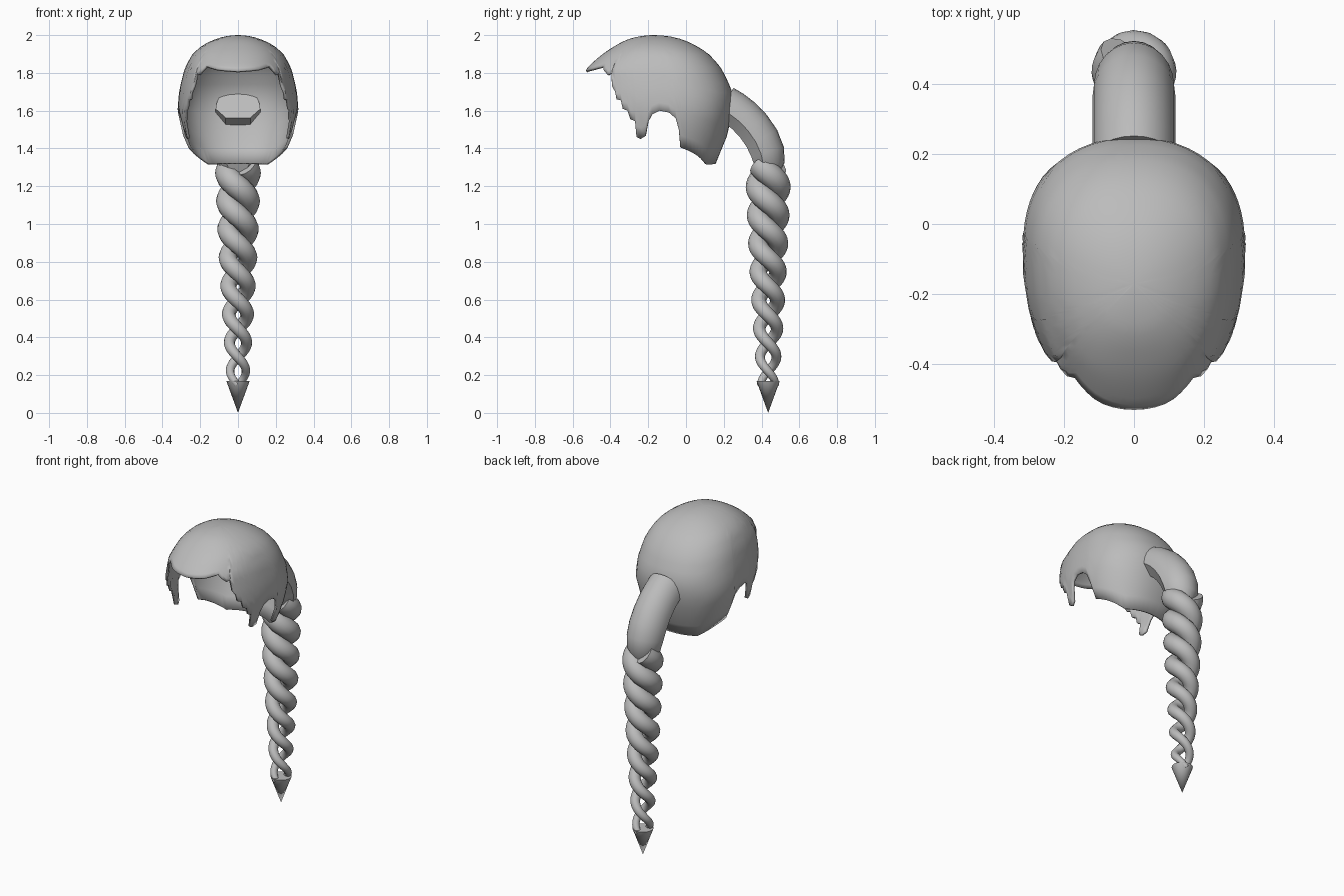
import bpy, bmesh, math
from mathutils import Vector

if "Cube" in bpy.data.objects:
    bpy.data.objects.remove(bpy.data.objects["Cube"])

grey = bpy.data.materials.new("hair_grey")
grey.use_nodes = True
grey.diffuse_color = (0.5, 0.5, 0.5, 1)
grey.node_tree.nodes["Principled BSDF"].inputs["Base Color"].default_value = (0.5, 0.5, 0.5, 1)


def finish(name, bm, angle=40):
    mesh = bpy.data.meshes.new(name)
    bm.to_mesh(mesh)
    bm.free()
    mesh.materials.append(grey)
    obj = bpy.data.objects.new(name, mesh)
    bpy.context.collection.objects.link(obj)
    bpy.ops.object.select_all(action='DESELECT')
    obj.select_set(True)
    bpy.context.view_layer.objects.active = obj
    bpy.ops.object.shade_smooth_by_angle(angle=math.radians(angle))
    return obj


def sweep(name, path, sections):
    """Skin closed sections along a path, capping both ends."""
    bm = bmesh.new()
    rings = []
    for i, p in enumerate(path):
        t = (path[min(i + 1, len(path) - 1)] - path[max(i - 1, 0)]).normalized()
        side = Vector((1, 0, 0))
        side = (side - t * side.dot(t)).normalized()
        up = side.cross(t)
        rings.append([bm.verts.new(p + side * u + up * v) for u, v in sections[i]])
    n = len(rings[0])
    for a, b in zip(rings, rings[1:]):
        for k in range(n):
            bm.faces.new((a[k], a[(k + 1) % n], b[(k + 1) % n], b[k]))
    bm.faces.new(rings[0])
    bm.faces.new(rings[-1])
    bmesh.ops.recalc_face_normals(bm, faces=bm.faces)
    return finish(name, bm)


# Hair cap: height, half width, front y, back y, middle y
TOP = 2.0
LEVELS = [
    (2.0, 0.0, -0.17, -0.17, -0.17),
    (1.98, 0.115, -0.30, -0.03, -0.16),
    (1.94, 0.195, -0.38, 0.06, -0.14),
    (1.9, 0.24, -0.44, 0.12, -0.12),
    (1.82, 0.283, -0.53, 0.19, -0.09),
    (1.7, 0.312, -0.54, 0.245, -0.07),
    (1.6, 0.32, -0.54, 0.25, -0.06),
    (1.46, 0.29, -0.54, 0.215, -0.06),
    (1.4, 0.262, -0.54, 0.19, -0.06),
    (1.3, 0.23, -0.54, 0.15, -0.05),
]
POWER = 2.2


def level(z):
    for a, b in zip(LEVELS, LEVELS[1:]):
        if z >= b[0] or b is LEVELS[-1]:
            ua, ub, u = (math.sqrt(TOP - h) for h in (a[0], b[0], min(z, TOP)))
            f = (u - ua) / (ub - ua)
            return [p + (q - p) * f for p, q in zip(a[1:], b[1:])]


def cap_point(angle, z):
    w, front, back, mid = level(z)
    c, s = math.cos(angle), abs(math.sin(angle))
    reach = (mid - front) if c > 0 else (back - mid)
    return (w * s ** (2 / POWER),
            mid - math.copysign(reach * abs(c) ** (2 / POWER), c), z)


def rim_angle(y, z):
    w, front, back, mid = level(z)
    r = (mid - y) / ((mid - front) if y < mid else (back - mid))
    r = max(-1, min(1, r))
    return math.acos(math.copysign(abs(r) ** (POWER / 2), r))


# Ragged lower edge from the forehead point to the nape, as (y, z)
RIM = [(-0.56, 1.81), (-0.50, 1.822), (-0.44, 1.837), (-0.415, 1.79),
       (-0.395, 1.80), (-0.392, 1.73), (-0.375, 1.70), (-0.368, 1.66),
       (-0.345, 1.655), (-0.335, 1.61), (-0.31, 1.60), (-0.295, 1.555),
       (-0.27, 1.545), (-0.262, 1.46), (-0.24, 1.45), (-0.215, 1.465),
       (-0.2, 1.54), (-0.18, 1.58), (-0.14, 1.6), (-0.09, 1.59),
       (-0.055, 1.56), (-0.038, 1.5), (-0.03, 1.405), (0.02, 1.385),
       (0.07, 1.355), (0.11, 1.315), (0.2, 1.318)]
rim = [(rim_angle(y, z), z) for y, z in RIM]
columns = [rim[0]]
for (a0, z0), (a1, z1) in zip(rim, rim[1:]):
    steps = max(1, math.ceil((a1 - a0) / 0.12))
    columns += [(a0 + (a1 - a0) * k / steps, z0 + (z1 - z0) * k / steps)
                for k in range(1, steps + 1)]

ROWS = 18
bm = bmesh.new()
grid = [[bm.verts.new(cap_point(a, TOP - (TOP - z) * (j / ROWS) ** 2))
         for j in range(ROWS + 1)] for a, z in columns]
for c, d in zip(grid, grid[1:]):
    for j in range(ROWS):
        bm.faces.new((c[j], c[j + 1], d[j + 1], d[j]))
bmesh.ops.remove_doubles(bm, verts=bm.verts, dist=0.0005)
cap = finish("hair_cap", bm, 60)
mirror = cap.modifiers.new("mirror", 'MIRROR')
mirror.merge_threshold = 0.002
shell = cap.modifiers.new("thickness", 'SOLIDIFY')
shell.thickness = 0.014
shell.offset = -1

# Ponytail root: rounded above, flatter below a crease
arc = [math.pi * k / 12 for k in range(13)]
root_section = [(0.118 * math.cos(a), -0.03 + 0.13 * math.sin(a)) for a in arc]
root_section += [(-0.065, -0.085), (0.065, -0.085)]
root_path = [Vector((0, y, z)) for y, z in
             [(0.2, 1.635), (0.25, 1.605), (0.3, 1.567), (0.35, 1.515), (0.395, 1.45),
              (0.425, 1.38), (0.435, 1.32), (0.435, 1.25)]]
sizes = [1, 1, 1, 1, 1, 0.97, 0.88, 0.5]
sweep("ponytail_root", root_path, [[(u * s, v * s) for u, v in root_section] for s in sizes])

# Two twisted strands thinning towards the tip
AXIS_Y, PITCH, STEPS, SIDES = 0.435, 0.3, 110, 12
for side, name in ((0, "braid_strand_a"), (math.pi, "braid_strand_b")):
    path, sections = [], []
    for i in range(STEPS + 1):
        f = i / STEPS
        z = 1.31 - 1.16 * f
        turn = side + (0.22 - z) / PITCH * math.tau
        offset = 0.056 - 0.016 * f ** 2
        radius = 0.066 - 0.047 * f ** 1.2
        path.append(Vector((offset * math.cos(turn), AXIS_Y + offset * math.sin(turn), z)))
        sections.append([(radius * math.cos(math.tau * k / SIDES),
                          radius * math.sin(math.tau * k / SIDES)) for k in range(SIDES)])
    sweep(name, path, sections)

# Pointed tip ornament
bm = bmesh.new()
bmesh.ops.create_cone(bm, cap_ends=True, segments=16, radius1=0.0, radius2=0.062, depth=0.17)
bmesh.ops.translate(bm, verts=bm.verts, vec=(0, AXIS_Y, 0.085))
bmesh.ops.remove_doubles(bm, verts=bm.verts, dist=0.0001)
finish("braid_tip", bm)
